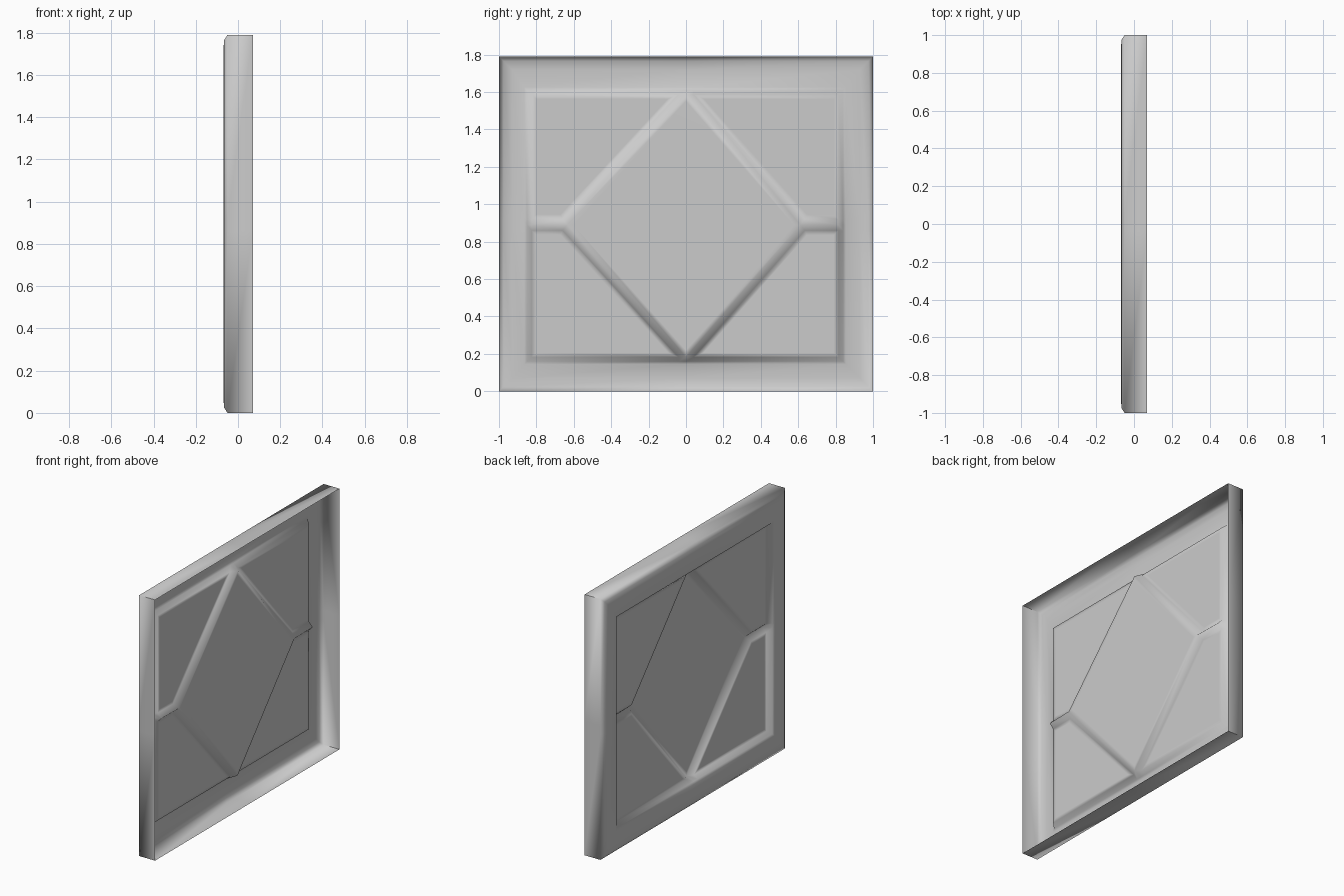
import bpy
import bmesh
import math

cube = bpy.data.objects.get("Cube")
if cube:
    bpy.data.objects.remove(cube, do_unlink=True)

MID = 0.89      # height of the diamond's side tips
GAP_Y = 0.04    # half gap between corner pads at top and bottom
GAP_Z = 0.03    # half gap between corner pads at the sides
PAD = -0.032    # depth of the corner pads
DEEP = 0.0      # depth of the diamond

bm = bmesh.new()


def rect_loop(x, y0, y1, z0, z1):
    """Sixteen points round a rectangle: corner, pad, middle, pad on each side."""
    ys = (y0, -GAP_Y, 0, GAP_Y)
    zs = (z0, MID - GAP_Z, MID, MID + GAP_Z)
    pts = [(y, z0) for y in ys] + [(y1, z) for z in zs]
    pts += [(y, z1) for y in (y1, GAP_Y, 0, -GAP_Y)]
    pts += [(y0, z) for z in (z1, MID + GAP_Z, MID, MID - GAP_Z)]
    return [bm.verts.new((x, y, z)) for y, z in pts]


def bridge(a, b):
    for i in range(len(a)):
        j = (i + 1) % len(a)
        bm.faces.new((a[i], a[j], b[j], b[i]))


# Open-backed shell: side wall, chamfered rim, flat frame, step down to panel
loops = [
    rect_loop(0.07, -1, 1, 0, 1.79),
    rect_loop(-0.05, -1, 1, 0, 1.79),
    rect_loop(-0.066, -0.975, 0.975, 0.025, 1.765),
    rect_loop(-0.069, -0.93, 0.93, 0.07, 1.72),
    rect_loop(-0.067, -0.865, 0.855, 0.145, 1.625),
    rect_loop(-0.06, -0.85, 0.84, 0.16, 1.61),
    rect_loop(PAD, -0.825, 0.815, 0.182, 1.588),
]
for a, b in zip(loops, loops[1:]):
    bridge(a, b)
edge = loops[-1]
for i in (2, 6, 10, 14):        # middles drop to the diamond's depth
    edge[i].co.x = DEEP - 0.004

# Recessed diamond; its top and bottom tips touch the panel edge
tip_l = bm.verts.new((DEEP, 0.61, MID))
tip_r = bm.verts.new((DEEP, -0.635, MID))
diamond = bm.faces.new((edge[2], tip_l, edge[10], tip_r))

# Four corner pads with sloping walls down to the diamond and side channels
flat_faces = [diamond]
for corner, long_pad, long_mid, side_pad, side_mid, tip, up in (
        (0, 1, 2, 15, 14, tip_r, -1), (4, 3, 2, 5, 6, tip_l, -1),
        (8, 9, 10, 7, 6, tip_l, 1), (12, 11, 10, 13, 14, tip_r, 1)):
    out = math.copysign(0.025, tip.co.y)
    inner = bm.verts.new((PAD, tip.co.y + out, MID + up * GAP_Z))
    flat_faces.append(bm.faces.new(
        (edge[corner], edge[long_pad], inner, edge[side_pad])))
    bm.faces.new((edge[long_pad], edge[long_mid], tip, inner))
    bm.faces.new((inner, tip, edge[side_mid], edge[side_pad]))

# Narrow borders keep the pads and diamond flat under smooth shading
bmesh.ops.recalc_face_normals(bm, faces=bm.faces[:])
diamond.normal_update()
if diamond.normal.x > 0:
    bmesh.ops.reverse_faces(bm, faces=bm.faces[:])
bm.normal_update()
bmesh.ops.inset_individual(bm, faces=flat_faces, thickness=0.025, use_even_offset=True)

mesh = bpy.data.meshes.new("diamond_panel")
bm.to_mesh(mesh)
bm.free()
panel = bpy.data.objects.new("diamond_panel", mesh)
bpy.context.collection.objects.link(panel)

# Plain grey material
grey = bpy.data.materials.new("plain_grey")
grey.use_nodes = True
colour = (0.6, 0.6, 0.6, 1)
grey.diffuse_color = colour
grey.node_tree.nodes["Principled BSDF"].inputs["Base Color"].default_value = colour
mesh.materials.append(grey)

bpy.ops.object.select_all(action='DESELECT')
panel.select_set(True)
bpy.context.view_layer.objects.active = panel
bpy.ops.object.shade_smooth_by_angle(angle=math.radians(60))
